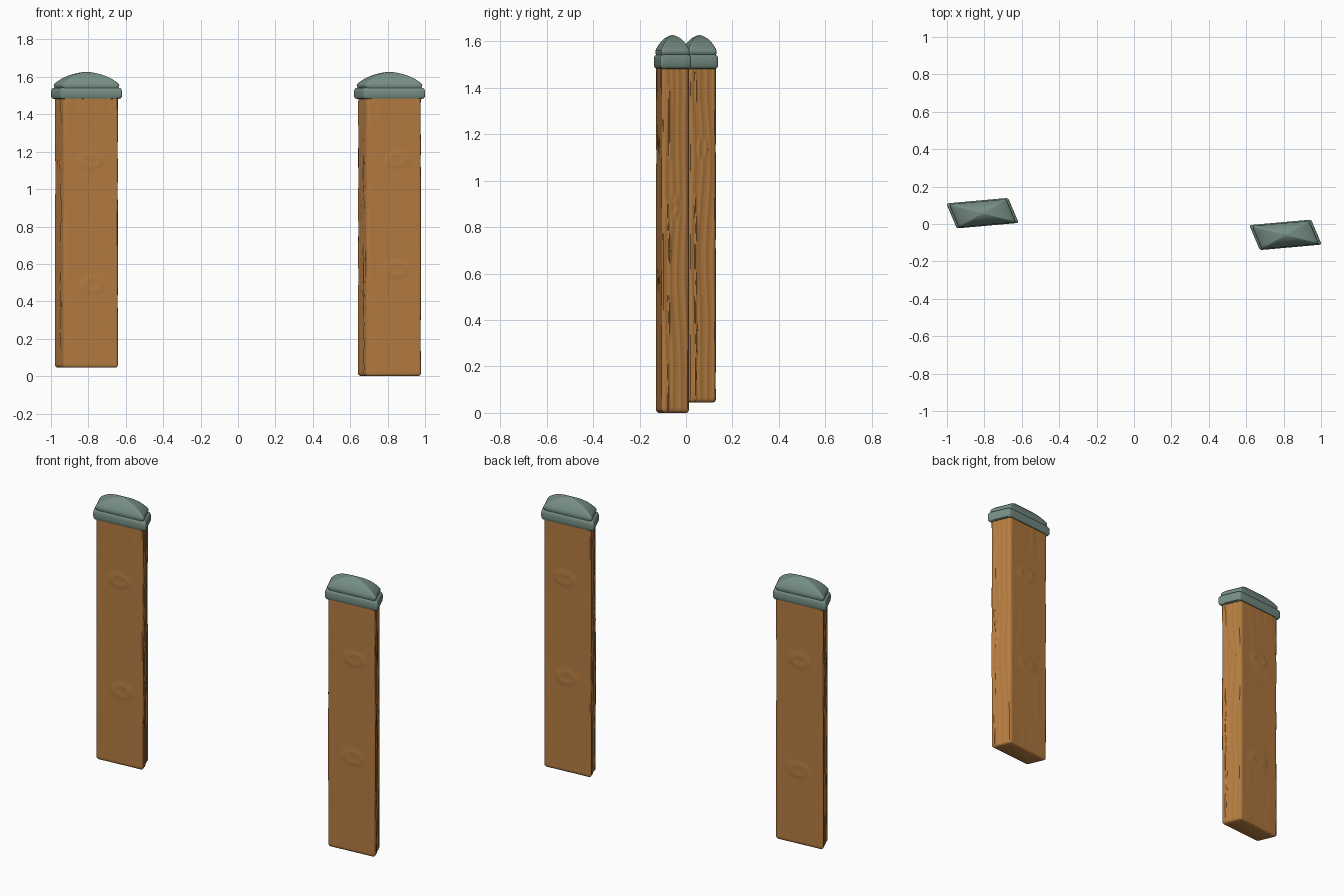
import bpy, bmesh, math
from mathutils import Vector, noise

if "Cube" in bpy.data.objects:
    bpy.data.objects.remove(bpy.data.objects["Cube"])

# skewed footprint directions: A runs along the wide face, B points to the front
A = Vector((0.325, 0.029, 0)).normalized()
B = Vector((0.055, -0.130, 0)).normalized()


def material(name, rgb):
    m = bpy.data.materials.new(name)
    m.diffuse_color = (*rgb, 1)
    m.use_nodes = True
    m.node_tree.nodes["Principled BSDF"].inputs["Base Color"].default_value = m.diffuse_color
    return m


wood = material("warm wood", (0.46, 0.20, 0.052))
metal = material("grey green metal", (0.18, 0.272, 0.227))


def ring(ha, hb, r, na, nb, nc=4):
    """Rounded rectangle in the skewed A/B plane, as (a, b) pairs."""
    pts = []
    corners = [(1, 1, 0), (-1, 1, 90), (-1, -1, 180), (1, -1, 270)]
    for k, (sa, sb, start) in enumerate(corners):
        for i in range(nc + 1):
            t = math.radians(start + 90 * i / nc)
            pts.append((sa * (ha - r) + r * math.cos(t), sb * (hb - r) + r * math.sin(t)))
        # straight run to the next corner
        ta, tb, ts = corners[(k + 1) % 4]
        t = math.radians(ts)
        end = (ta * (ha - r) + r * math.cos(t), tb * (hb - r) + r * math.sin(t))
        n = na if k % 2 == 0 else nb
        p = pts[-1]
        for i in range(1, n):
            f = i / n
            pts.append((p[0] + (end[0] - p[0]) * f, p[1] + (end[1] - p[1]) * f))
    return pts


def loft(name, rings, centre, mat, angle=40):
    """Skin a stack of (z, points) rings and close both ends."""
    bm = bmesh.new()
    rows = [[bm.verts.new(centre + A * a + B * b + Vector((0, 0, z))) for a, b in pts]
            for z, pts in rings]
    n = len(rows[0])
    for lo, hi in zip(rows, rows[1:]):
        for i in range(n):
            bm.faces.new((lo[i], lo[(i + 1) % n], hi[(i + 1) % n], hi[i]))
    bm.faces.new(rows[0])
    bm.faces.new(rows[-1])
    bmesh.ops.recalc_face_normals(bm, faces=bm.faces)
    me = bpy.data.meshes.new(name)
    bm.to_mesh(me)
    bm.free()
    me.materials.append(mat)
    ob = bpy.data.objects.new(name, me)
    bpy.context.collection.objects.link(ob)
    bpy.ops.object.select_all(action='DESELECT')
    bpy.context.view_layer.objects.active = ob
    ob.select_set(True)
    bpy.ops.object.shade_smooth_by_angle(angle=math.radians(angle))
    return ob


def carve(a, b, z, ha, hb, seed, knots):
    """Shallow wood grain, knots and splits pushed into the post faces."""
    if abs(b) > hb - 0.002:                       # wide faces
        d = 0.0015 * noise.noise(Vector((a * 16 + seed, b * 20, z * 2.5)))
        if z > 1.33:                              # dents under the cap
            d -= 0.006 * (z - 1.33) / 0.16 * max(0, noise.noise(Vector((a * 28, seed + b * 9, z))))
        for ka, kz in knots:
            q = math.hypot((a - ka) / 0.05, (z - kz) / 0.032)
            d += 0.004 * math.exp(-(q - 0.9) ** 2 * 5) - 0.004 * math.exp(-q * q * 8)
        return a, b + math.copysign(min(d, 0.003), b)
    if abs(a) > ha - 0.002:                       # narrow ends
        wave = b * 190 + 5 * noise.noise(Vector((b * 6, seed, z * 2.2)))
        d = 0.0018 * math.sin(wave + seed) - 0.001
        split = 0.03 + 0.012 * noise.noise(Vector((z * 5, seed, a)))
        if noise.noise(Vector((z * 4, a * 30, seed))) > -0.1:
            d -= 0.006 * math.exp(-((b - split) / 0.004) ** 2)
        q = math.hypot(b / 0.022, (z - 1.14 + 0.25 * (seed > 5)) / 0.035)
        d += 0.004 * math.exp(-(q - 0.8) ** 2 * 6)
        return a + math.copysign(d, a), b
    return a, b


def post(side, centre, bottom, seed, knots):
    # wooden post with softly rounded edges
    ha, hb, top, rows = 0.146, 0.063, 1.50, 130
    rings = [(bottom, ring(ha - 0.011, hb - 0.011, 0.008, 26, 22)),
             (bottom + 0.003, ring(ha - 0.004, hb - 0.004, 0.009, 26, 22))]
    for i in range(rows + 1):
        z = bottom + 0.011 + (top - bottom - 0.011) * i / rows
        rings.append((z, [carve(a, b, z, ha, hb, seed, knots)
                          for a, b in ring(ha, hb, 0.011, 26, 22)]))
    loft(side + "_wooden_post", rings, centre, wood)

    # metal band around the top
    band = [(1.482, 0.012), (1.485, 0.005), (1.493, 0.001), (1.505, 0), (1.522, 0),
            (1.533, 0.002), (1.540, 0.006), (1.543, 0.014)]
    loft(side + "_cap_band", [(z, ring(0.166 - o, 0.0725 - o, 0.011, 8, 4)) for z, o in band],
         centre, metal)

    # pillow shaped dome with hip ridges
    dome = [(1.530, 0.88), (1.545, 0.91), (1.552, 0.935), (1.560, 0.93), (1.570, 0.875),
            (1.585, 0.76), (1.600, 0.61), (1.612, 0.44), (1.620, 0.28), (1.625, 0.13), (1.627, 0.02)]
    loft(side + "_cap_dome", [(z, [(a * s, b * s) for a, b in ring(0.164, 0.0715, 0.012, 8, 4)])
                              for z, s in dome], centre, metal)


post("left", Vector((-0.81, 0.058, 0)), 0.045, 3.1, [(0.0, 1.15), (0.01, 0.49)])
post("right", Vector((0.81, -0.058, 0)), 0.0, 7.7, [(0.02, 1.16), (0.01, 0.57)])
